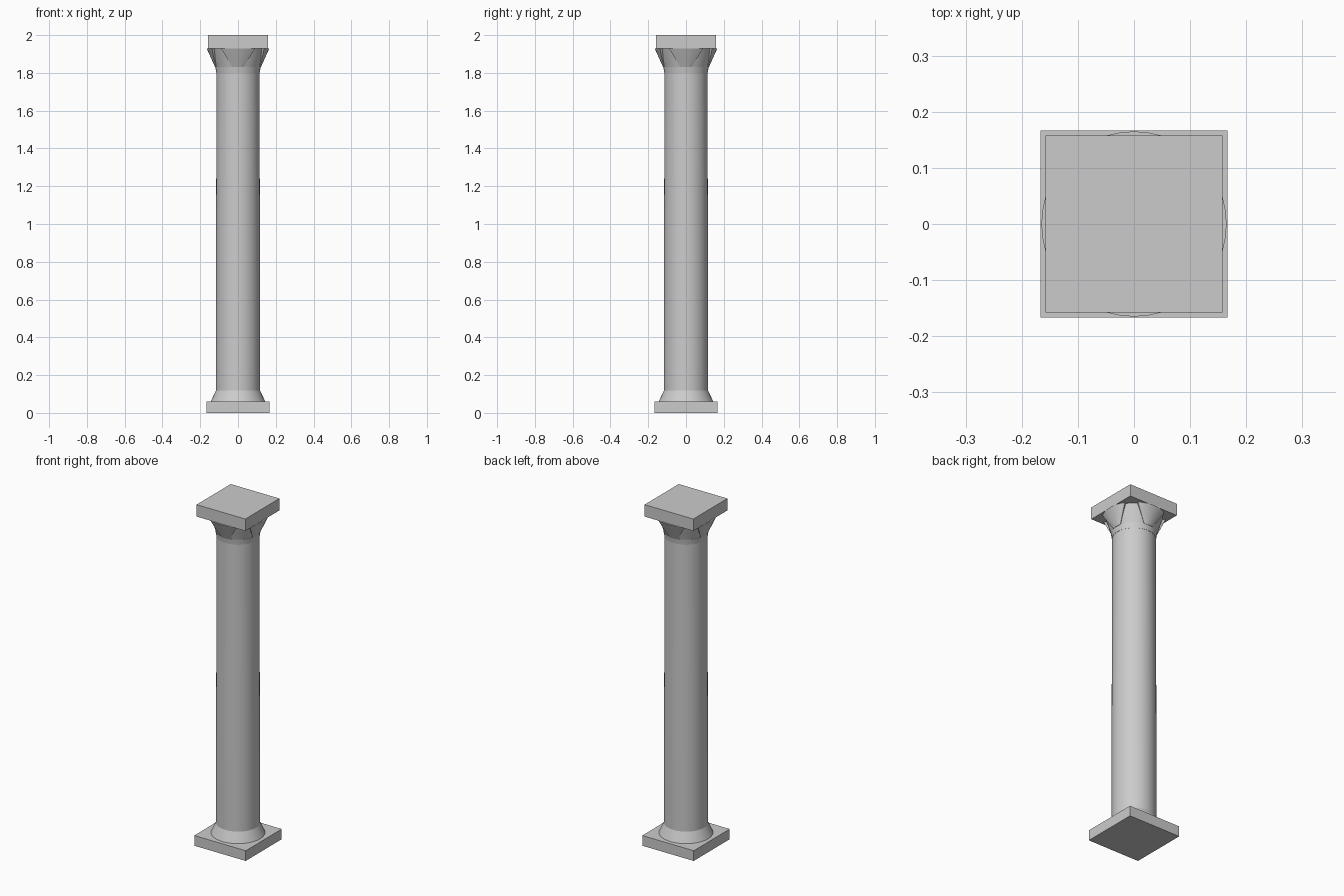
import bpy, bmesh, math

if "Cube" in bpy.data.objects:
    bpy.data.objects.remove(bpy.data.objects["Cube"])

SEG = 48


def make_object(name, verts, faces, smooth=False):
    mesh = bpy.data.meshes.new(name)
    mesh.from_pydata(verts, [], faces)
    bm = bmesh.new()
    bm.from_mesh(mesh)
    bmesh.ops.recalc_face_normals(bm, faces=bm.faces)
    bm.to_mesh(mesh)
    bm.free()
    ob = bpy.data.objects.new(name, mesh)
    bpy.context.collection.objects.link(ob)
    if smooth:
        bpy.ops.object.select_all(action='DESELECT')
        ob.select_set(True)
        bpy.context.view_layer.objects.active = ob
        bpy.ops.object.shade_smooth_by_angle(angle=math.radians(20))
    return ob


def slab(name, half, z0, z1):
    c = [(-half, -half), (half, -half), (half, half), (-half, half)]
    verts = [(x, y, z) for z in (z0, z1) for x, y in c]
    faces = [(0, 1, 2, 3), (4, 5, 6, 7)] + [(i, (i + 1) % 4, 4 + (i + 1) % 4, 4 + i) for i in range(4)]
    return make_object(name, verts, faces)


def lathe(name, profile):
    verts = [(r * math.cos(math.tau * i / SEG), r * math.sin(math.tau * i / SEG), z)
             for r, z in profile for i in range(SEG)]
    faces = [(k * SEG + i, k * SEG + (i + 1) % SEG, (k + 1) * SEG + (i + 1) % SEG, (k + 1) * SEG + i)
             for k in range(len(profile) - 1) for i in range(SEG)]
    faces += [tuple(range(SEG)), tuple(range((len(profile) - 1) * SEG, len(profile) * SEG))]
    return make_object(name, verts, faces, True)


def leaf(name, centre):
    # Curved slab that widens upward: (outer radius, inner radius, half angle, z)
    rows = [(0.121, 0.110, 14, 1.83), (0.165, 0.145, 33, 1.928)]
    n = 8
    verts = []
    for ro, ri, half, z in rows:
        for r in (ro, ri):
            for i in range(n + 1):
                a = math.radians(centre + half * (2 * i / n - 1))
                verts.append((r * math.cos(a), r * math.sin(a), z))
    m = n + 1
    faces = []
    for i in range(n):
        loop = [i, m + i, 3 * m + i, 2 * m + i]
        for p, q in zip(loop, loop[1:] + loop[:1]):
            faces.append((p, p + 1, q + 1, q))
    for i in (0, n):
        faces.append((i, m + i, 3 * m + i, 2 * m + i))
    return make_object(name, verts, faces, True)


# Square plinth and flared foot
slab("plinth", 0.167, 0.0, 0.06)
lathe("base_flare", [(0.144, 0.06), (0.135, 0.08), (0.117, 0.118)])

# Shaft with a slight taper
lathe("shaft", [(0.117, 0.10), (0.117, 0.45), (0.1165, 0.7), (0.115, 1.3), (0.114, 1.81)])

# Neck ring and capital bell
lathe("neck_ring", [(0.115, 1.80), (0.120, 1.832)])
lathe("capital_bell", [(0.118, 1.83), (0.150, 1.932)])

# Four leaves, one per side
for side, ang in (("right", 0), ("back", 90), ("left", 180), ("front", 270)):
    leaf("capital_leaf_" + side, ang)

# Square top slab
slab("abacus", 0.158, 1.93, 2.0)
